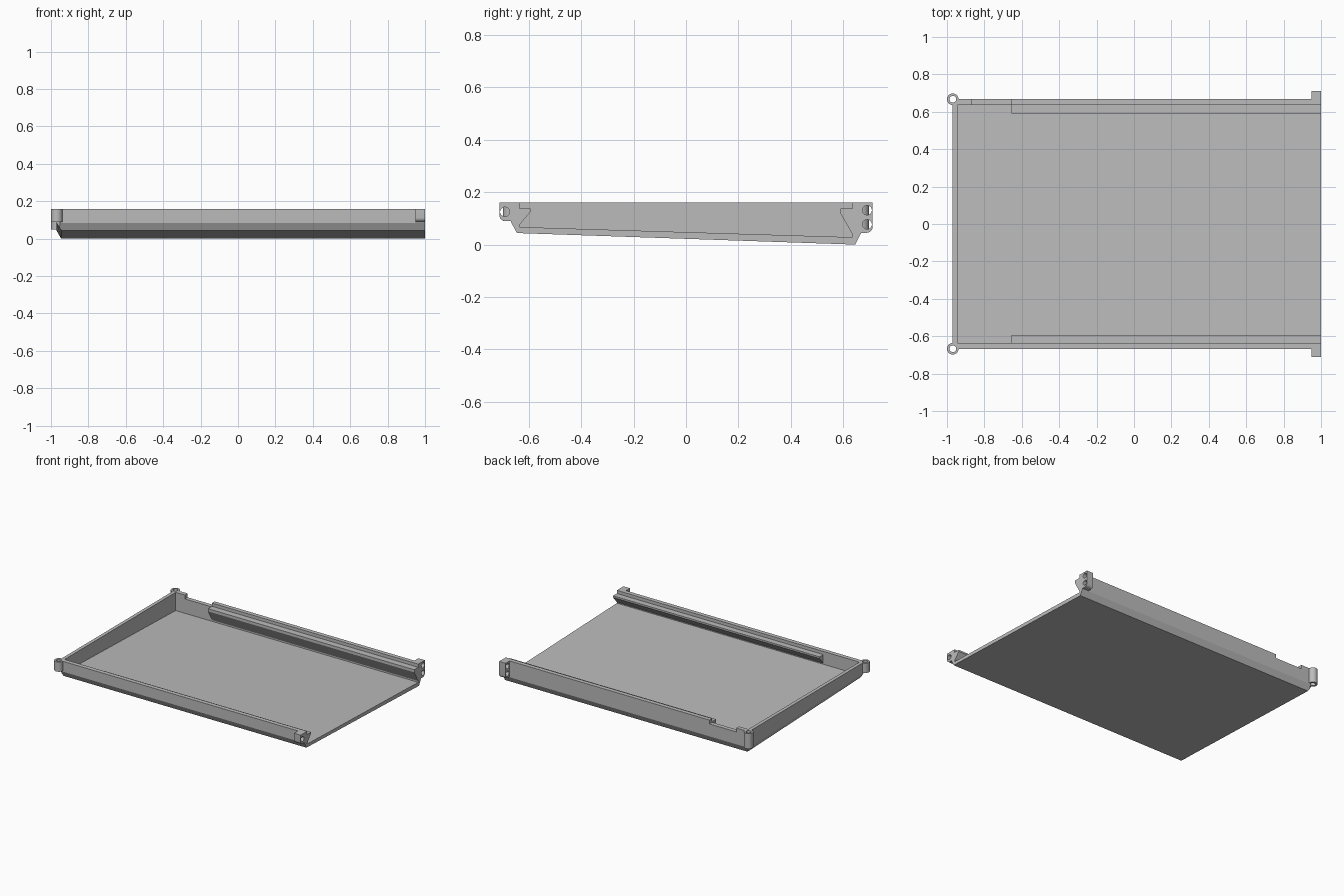
import bpy, bmesh, math
from mathutils import Vector

if "Cube" in bpy.data.objects:
    bpy.data.objects.remove(bpy.data.objects["Cube"])

grey = bpy.data.materials.new("plain grey")
grey.use_nodes = True
grey.diffuse_color = (0.5, 0.5, 0.5, 1)
grey.node_tree.nodes["Principled BSDF"].inputs["Base Color"].default_value = (0.5, 0.5, 0.5, 1)


def make(name, bm):
    bmesh.ops.recalc_face_normals(bm, faces=bm.faces)
    mesh = bpy.data.meshes.new(name)
    bm.to_mesh(mesh)
    bm.free()
    mesh.materials.append(grey)
    ob = bpy.data.objects.new(name, mesh)
    bpy.context.collection.objects.link(ob)
    return ob


def hull(name, points):
    bm = bmesh.new()
    for p in points:
        bm.verts.new(p)
    bmesh.ops.convex_hull(bm, input=bm.verts)
    bmesh.ops.dissolve_limit(bm, angle_limit=0.01, verts=bm.verts, edges=bm.edges)
    return make(name, bm)


def prism(name, profile, x0, x1):
    """Extrude a (y, z) profile along x."""
    bm = bmesh.new()
    face = bm.faces.new([bm.verts.new((x0, y, z)) for y, z in profile])
    ext = bmesh.ops.extrude_face_region(bm, geom=[face])
    verts = [v for v in ext["geom"] if isinstance(v, bmesh.types.BMVert)]
    bmesh.ops.translate(bm, vec=Vector((x1 - x0, 0, 0)), verts=verts)
    return make(name, bm)


def cylinder(name, centre, radius, length, axis="Z"):
    bm = bmesh.new()
    bmesh.ops.create_cone(bm, cap_ends=True, segments=32, radius1=radius,
                          radius2=radius, depth=length)
    ob = make(name, bm)
    ob.location = centre
    if axis == "X":
        ob.rotation_euler.y = math.pi / 2
    return ob


def cut(ob, cutter):
    mod = ob.modifiers.new("cut", "BOOLEAN")
    mod.operation = "DIFFERENCE"
    mod.solver = "EXACT"
    mod.object = cutter
    cutter.hide_render = True
    cutter.hide_set(True)
    cutter.display_type = "WIRE"


def smooth(ob):
    bpy.ops.object.select_all(action="DESELECT")
    bpy.context.view_layer.objects.active = ob
    ob.select_set(True)
    bpy.ops.object.shade_smooth_by_angle(angle=math.radians(35))


TOP = 0.16

# Tray shell: sloping base, chamfered foot, upright walls, open at +x
outer = []
for s, foot, knee in ((-1, 0.044, 0.085), (1, 0.0, 0.042)):
    for x_foot, x_wall in ((-0.945, -0.97), (1, 1)):
        outer += [(x_foot, s * 0.645, foot), (x_wall, s * 0.667, knee),
                  (x_wall, s * 0.667, TOP)]
tray = hull("tray", outer)
cavity = prism("cavity_cutter", [(-0.636, 0.067), (0.636, 0.028), (0.636, 0.3), (-0.636, 0.3)],
               -0.945, 1.1)
cut(tray, cavity)

# Shallow gap in the back wall next to the corner
notch = prism("notch_cutter", [(0.6, 0.132), (0.72, 0.132), (0.72, 0.3), (0.6, 0.3)],
              -0.87, -0.655)
cut(tray, notch)

# Corner tubes clear their bores through the tray walls
for name, y, low in (("front", -0.667, 0.09), ("back", 0.667, 0.05)):
    tube = cylinder(name + "_corner_tube", (-0.969, y, (low + TOP) / 2), 0.031, TOP - low)
    bore = cylinder(name + "_bore_cutter", (-0.969, y, 0.1), 0.018, 0.4)
    cut(tube, bore)
    cut(tray, bore)
    smooth(tube)

# Inner rails with sloping undersides
prism("front_rail", [(-0.638, 0.137), (-0.593, 0.137), (-0.593, 0.125), (-0.638, 0.072)],
      -0.655, 1)
prism("back_rail", [(0.638, 0.137), (0.59, 0.137), (0.59, 0.118), (0.638, 0.034)],
      -0.655, 1)

# Mounting lugs at the open end, with round holes along x
for name, s, low, holes in (("front", -1, 0.09, (0.125,)),
                            ("back", 1, 0.045, (0.131, 0.077))):
    r = 0.022
    corner = [(0.712 - r + r * math.cos(a), low + r - r * math.sin(a))
              for a in (math.radians(15 * i) for i in range(7))]
    profile = [(0.664, TOP), (0.712, TOP)] + corner + [(0.664, low)]
    lug = prism(name + "_lug", [(s * y, z) for y, z in profile], 0.948, 1)
    for i, z in enumerate(holes):
        cut(lug, cylinder(f"{name}_hole_cutter_{i}", (0.97, s * 0.691, z), 0.018, 0.2, "X"))
    smooth(lug)
